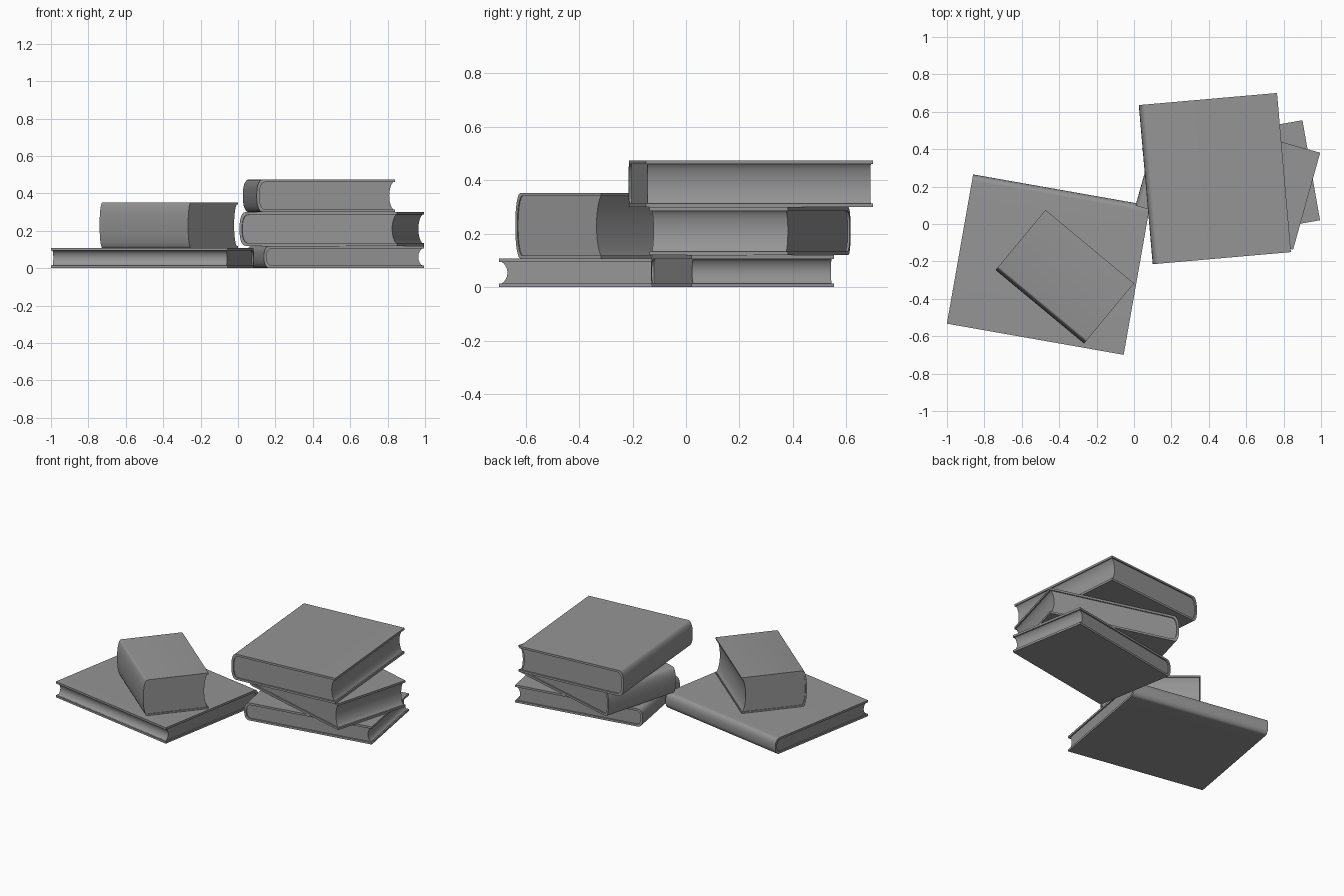
import bpy, bmesh
from math import sin, cos, pi, radians, copysign

if "Cube" in bpy.data.objects:
    bpy.data.objects.remove(bpy.data.objects["Cube"])

grey = bpy.data.materials.new("dark_grey")
grey.diffuse_color = (0.3, 0.3, 0.3, 1)
grey.use_nodes = True
grey.node_tree.nodes["Principled BSDF"].inputs["Base Color"].default_value = grey.diffuse_color


def spine_curve(x0, depth, half, zc, n, steps=20):
    """Rounded spine from bottom to top, bulging toward -x."""
    pts = []
    for i in range(steps + 1):
        a = -pi / 2 + pi * i / steps
        c, s = max(cos(a), 0.0), sin(a)
        pts.append((x0 + depth - depth * c ** (2 / n),
                    zc + half * copysign(abs(s) ** (2 / n), s)))
    return pts


def extrude_profile(name, profile, y0, y1, place):
    bm = bmesh.new()
    face = bm.faces.new([bm.verts.new((x, y0, z)) for x, z in profile])
    ext = bmesh.ops.extrude_face_region(bm, geom=[face])
    for v in ext["geom"]:
        if isinstance(v, bmesh.types.BMVert):
            v.co.y = y1
    bmesh.ops.recalc_face_normals(bm, faces=bm.faces)
    mesh = bpy.data.meshes.new(name)
    bm.to_mesh(mesh)
    bm.free()
    mesh.materials.append(grey)
    obj = bpy.data.objects.new(name, mesh)
    bpy.context.collection.objects.link(obj)
    x, y, z, angle = place
    obj.location = (x, y, z)
    obj.rotation_euler.z = radians(angle)
    bpy.ops.object.select_all(action='DESELECT')
    obj.select_set(True)
    bpy.context.view_layer.objects.active = obj
    bpy.ops.object.shade_smooth_by_angle(angle=radians(35))
    return obj


def book(name, place, width, length, height, board=0.014, inset=0.008,
         bulge=0.036, hollow=0.022, n=2.4):
    zc, half = height / 2, height / 2
    inner = half - board
    outer_curve = spine_curve(0, bulge, half, zc, n)
    inner_curve = spine_curve(board, bulge, inner, zc, n)
    # Cover: U-shaped board wrapping the spine
    cover = ([(width, 0)] + outer_curve + [(width, height)]
             + [(width, height - board)] + inner_curve[::-1] + [(width, board)])
    extrude_profile(name + "_cover", cover, 0, length, place)
    # Pages: rounded at the spine, hollow at the fore edge
    fore = []
    for i in range(17):
        t = 1 - 2 * i / 16
        fore.append((width - inset - hollow * (1 - t * t) ** 0.75, zc + inner * t))
    extrude_profile(name + "_pages", inner_curve + fore, inset, length - inset, place)


# Left pile: origin is the spine corner, x runs from spine to fore edge
book("left_bottom_book", (-0.86, 0.265, 0, -100), 0.81, 0.96, 0.108)
book("left_top_book", (-0.267, -0.639, 0.108, 50.3), 0.418, 0.615, 0.244,
     board=0.01, inset=0.005, bulge=0.025, hollow=0.022, n=2.1)

# Right pile
book("right_bottom_book", (0.138, -0.131, 0, 10), 0.87, 0.543, 0.12)
book("right_middle_book", (0.008, 0.098, 0.12, -15.6), 0.875, 0.538, 0.18)
book("right_top_book", (0.10, -0.215, 0.30, 5), 0.742, 0.854, 0.175)
